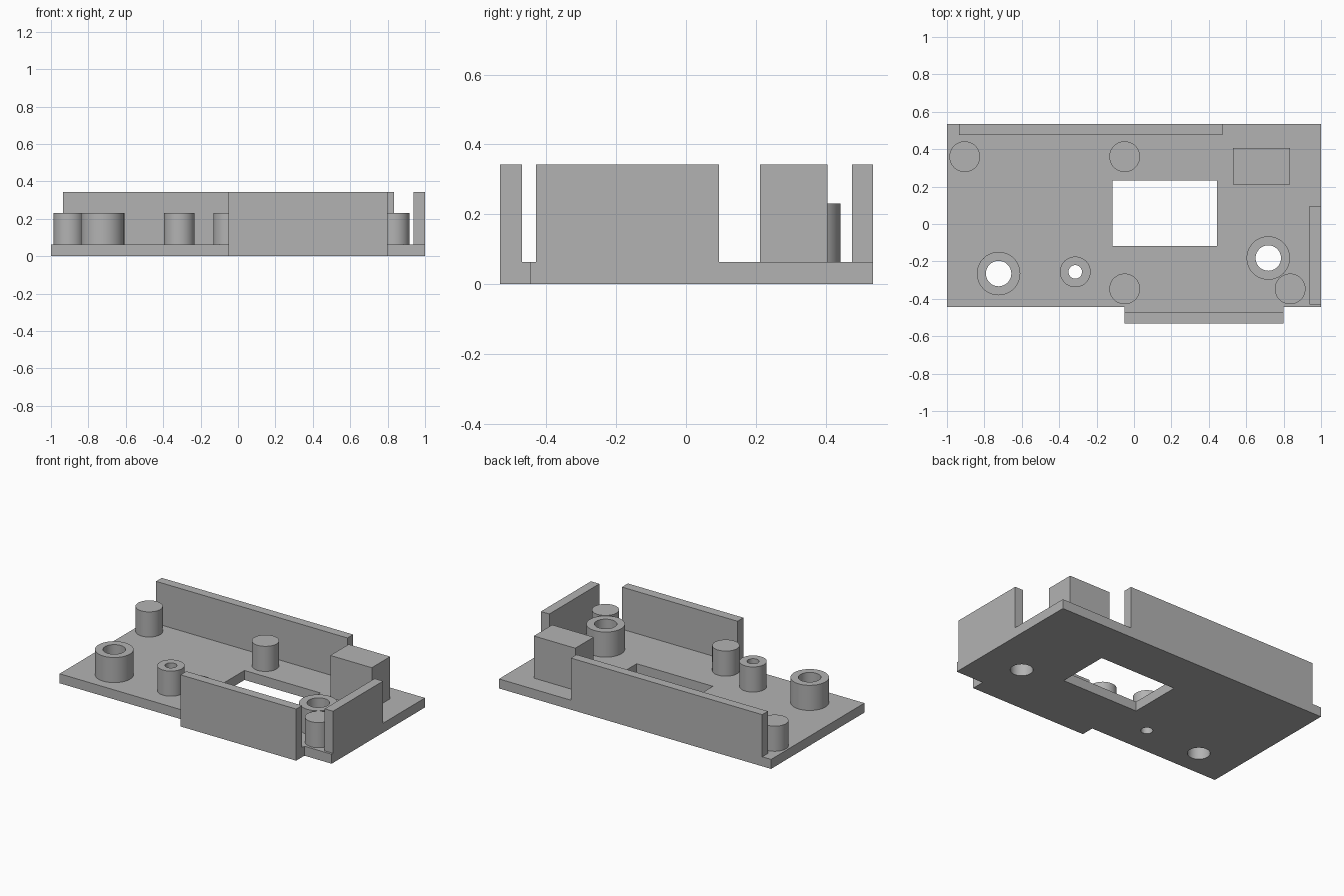
import bpy
import bmesh
import math
from mathutils import Vector

default = bpy.data.objects.get("Cube")
if default:
    bpy.data.objects.remove(default, do_unlink=True)

FLOOR = 0.063      # plate thickness
POST_TOP = 0.23
WALL_TOP = 0.343
SEGMENTS = 64

grey = bpy.data.materials.new("plain grey")
grey.use_nodes = True
COLOUR = (0.45, 0.45, 0.45, 1)
grey.diffuse_color = COLOUR
grey.node_tree.nodes["Principled BSDF"].inputs["Base Color"].default_value = COLOUR


def prism(name, outline, z0, z1):
    """Extrude a flat outline from z0 up to z1."""
    bm = bmesh.new()
    base = bm.faces.new([bm.verts.new((x, y, z0)) for x, y in outline])
    grown = bmesh.ops.extrude_face_region(bm, geom=[base])["geom"]
    top = [v for v in grown if isinstance(v, bmesh.types.BMVert)]
    bmesh.ops.translate(bm, verts=top, vec=Vector((0, 0, z1 - z0)))
    bmesh.ops.recalc_face_normals(bm, faces=bm.faces)
    mesh = bpy.data.meshes.new(name)
    bm.to_mesh(mesh)
    bm.free()
    mesh.materials.append(grey)
    obj = bpy.data.objects.new(name, mesh)
    bpy.context.collection.objects.link(obj)
    return obj


def box(name, x0, x1, y0, y1, z0, z1):
    return prism(name, [(x0, y0), (x1, y0), (x1, y1), (x0, y1)], z0, z1)


def cylinder(name, x, y, radius, z0, z1):
    turns = [2 * math.pi * i / SEGMENTS for i in range(SEGMENTS)]
    ring = [(x + radius * math.cos(a), y + radius * math.sin(a)) for a in turns]
    return prism(name, ring, z0, z1)


def activate(obj):
    bpy.ops.object.select_all(action="DESELECT")
    obj.select_set(True)
    bpy.context.view_layer.objects.active = obj


def smooth(obj):
    activate(obj)
    bpy.ops.object.shade_smooth_by_angle(angle=math.radians(30))


def cut(cutter, *targets):
    """Subtract the cutter from every target, then discard it."""
    cutter.hide_render = True
    for target in targets:
        activate(target)
        mod = target.modifiers.new("cut", "BOOLEAN")
        mod.operation = "DIFFERENCE"
        mod.solver = "EXACT"
        mod.object = cutter
        bpy.ops.object.modifier_apply(modifier=mod.name)
    bpy.data.objects.remove(cutter, do_unlink=True)


# Base plate with a front tab and a rectangular window
plate = prism("base_plate", [
    (-1, -0.445), (-0.05, -0.445), (-0.05, -0.532), (0.8, -0.532),
    (0.8, -0.445), (1, -0.445), (1, 0.535), (-1, 0.535)], 0, FLOOR)
cut(box("window_cutter", -0.115, 0.445, -0.118, 0.232, -0.1, 0.2), plate)

# Upright walls and the corner block
box("back_wall", -0.935, 0.472, 0.475, 0.535, FLOOR, WALL_TOP)
box("front_wall", -0.05, 0.8, -0.532, -0.47, FLOOR, WALL_TOP)
box("left_wall", 0.938, 1, -0.43, 0.095, FLOOR, WALL_TOP)
box("corner_block", 0.53, 0.835, 0.212, 0.405, FLOOR, WALL_TOP)

# Solid support posts
for name, x, y in [("back_right_post", -0.905, 0.36), ("back_middle_post", -0.05, 0.36),
                   ("front_middle_post", -0.05, -0.347), ("front_left_post", 0.835, -0.347)]:
    smooth(cylinder(name, x, y, 0.082, FLOOR, POST_TOP))

# Hollow screw bosses, bored right through the plate
for name, x, y, outer, bore in [("right_screw_boss", -0.724, -0.265, 0.116, 0.068),
                                ("small_screw_boss", -0.314, -0.256, 0.082, 0.036),
                                ("left_screw_boss", 0.718, -0.182, 0.116, 0.068)]:
    boss = cylinder(name, x, y, outer, FLOOR, POST_TOP)
    cut(cylinder("bore_cutter", x, y, bore, -0.1, 0.4), plate, boss)
    smooth(boss)

smooth(plate)
